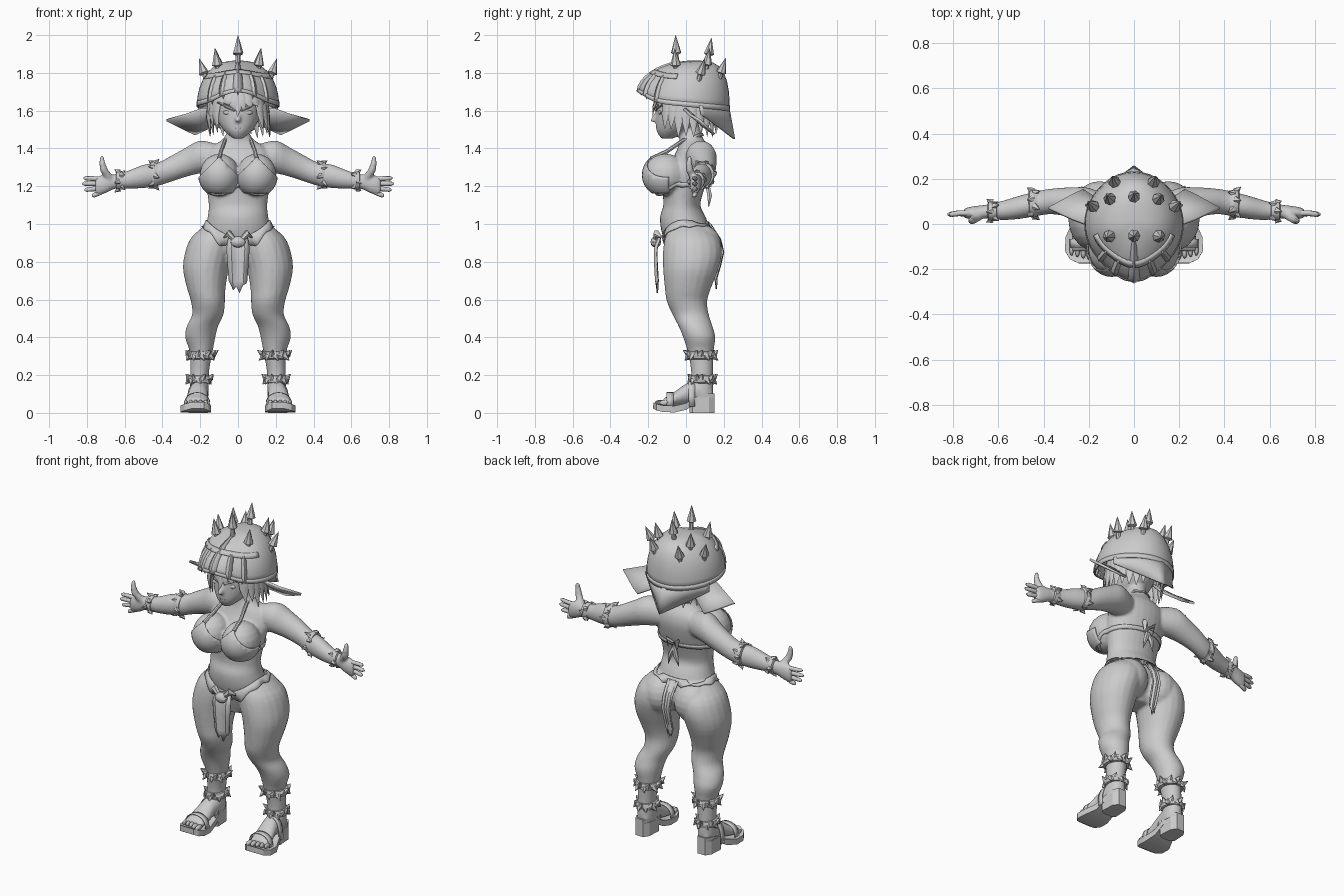
import bpy, bmesh, math, random
from mathutils import Vector, Matrix

if "Cube" in bpy.data.objects:
    bpy.data.objects.remove(bpy.data.objects["Cube"])

random.seed(4)
V, cos, sin, pi = Vector, math.cos, math.sin, math.pi
GREY = bpy.data.materials.new("plain grey")
GREY.diffuse_color = (0.6, 0.6, 0.6, 1)
GREY.use_nodes = True
GREY.node_tree.nodes["Principled BSDF"].inputs["Base Color"].default_value = GREY.diffuse_color


def finish(bm, name, angle=40, solid=0.0, wrap=None, voxel=0.0):
    """Turn a bmesh into a named object with its modifiers and shading."""
    bmesh.ops.recalc_face_normals(bm, faces=bm.faces)
    me = bpy.data.meshes.new(name)
    bm.to_mesh(me)
    bm.free()
    ob = bpy.data.objects.new(name, me)
    bpy.context.collection.objects.link(ob)
    me.materials.append(GREY)
    if voxel:
        m = ob.modifiers.new("merge", 'REMESH')
        m.mode, m.voxel_size, m.use_smooth_shade = 'VOXEL', voxel, True
        m = ob.modifiers.new("soften", 'SMOOTH')
        m.factor, m.iterations = 0.5, 4
    if wrap:
        m = ob.modifiers.new("fit", 'SHRINKWRAP')
        m.target, m.offset, m.wrap_mode = wrap, 0.005, 'OUTSIDE_SURFACE'
    if solid:
        m = ob.modifiers.new("thickness", 'SOLIDIFY')
        m.thickness, m.offset = solid, 0
    bpy.ops.object.select_all(action='DESELECT')
    ob.select_set(True)
    bpy.context.view_layer.objects.active = ob
    bpy.ops.object.shade_smooth_by_angle(angle=math.radians(angle))
    return ob


def skin(bm, loops, close=True, caps=True):
    """Bridge loops of points."""
    vs = [[bm.verts.new(p) for p in lp] for lp in loops]
    n = len(vs[0])
    for a, b in zip(vs, vs[1:]):
        for i in range(n if close else n - 1):
            j = (i + 1) % n
            bm.faces.new((a[i], a[j], b[j], b[i]))
    if caps:
        bm.faces.new(vs[0])
        bm.faces.new(vs[-1])
    return vs


def loft(bm, rings, axis='z', s=1, n=20, sub=3):
    """Smooth loft of ellipses (x, y, z, radius, radius) along one axis."""
    R, out = rings, []
    for k in range(len(R) - 1):
        p = (R[max(k - 1, 0)], R[k], R[k + 1], R[min(k + 2, len(R) - 1)])
        for t in [i / sub for i in range(sub)]:
            out.append([b + .5 * t * (c - a + t * (2*a - 5*b + 4*c - d + t * (3*(b - c) + d - a)))
                        for a, b, c, d in zip(*p)])
    out.append(list(R[-1]))
    loops = []
    for x, y, z, u, w in out:
        lp = []
        for i in range(n):
            c, q = u * cos(2*pi*i/n), w * sin(2*pi*i/n)
            o = {'z': (c, q, 0), 'x': (0, c, q), 'y': (c, 0, q)}[axis]
            lp.append((s * (x + o[0]), y + o[1], z + o[2]))
        loops.append(lp)
    skin(bm, loops)


def ball(bm, c, r, n=20):
    bmesh.ops.create_uvsphere(bm, u_segments=n, v_segments=n // 2, radius=1,
                              matrix=Matrix.Translation(c) @ Matrix.Diagonal((*r, 1)))


def rod(bm, pts, radii, n=8, flat=1.0):
    """Tapering tube through points; flat squashes it radially from the head."""
    pts, loops = [V(p) for p in pts], []
    d = (pts[-1] - pts[0]).normalized()
    u = d.cross(V((0, 0, 1)) if abs(d.z) < .8 else V((pts[0].x, pts[0].y, 0.0001))).normalized()
    w = d.cross(u)
    for p, r in zip(pts, radii):
        loops.append([p + r * (u * cos(2*pi*i/n) + w * flat * sin(2*pi*i/n)) for i in range(n)])
    skin(bm, loops)


# Body, merged into one smooth skin
bm = bmesh.new()
loft(bm, [(0, .0, .78, .07, .07), (0, .015, .88, .16, .12), (0, -.002, .97, .172, .13), (0, -.017, 1.04, .16, .12),
          (0, -.022, 1.10, .155, .098), (0, -.015, 1.18, .165, .11), (0, -.005, 1.26, .178, .125),
          (0, .03, 1.34, .18, .105), (0, .04, 1.40, .155, .085), (0, .03, 1.445, .085, .065),
          (0, .02, 1.50, .055, .055), (0, .01, 1.58, .05, .05)], n=28)
# Head with chin, brow and nose
loft(bm, [(0, -.10, 1.452, .025, .03), (0, -.075, 1.49, .07, .08), (0, -.035, 1.55, .11, .125),
          (0, -.01, 1.64, .13, .145), (0, .0, 1.74, .12, .13), (0, .0, 1.80, .06, .07)], n=28)
rod(bm, [(0, -.145, 1.60), (0, -.168, 1.56), (0, -.178, 1.545), (0, -.15, 1.535)], [.012, .015, .014, .008])
for s in (1, -1):
    loft(bm, [(.085, .01, 1.0, .08, .085), (.128, .03, .93, .118, .14), (.152, .034, .85, .128, .156),
              (.17, .025, .76, .121, .146), (.168, .01, .66, .102, .122), (.159, .005, .59, .09, .107),
              (.160, .025, .52, .083, .096), (.188, .05, .46, .083, .09), (.20, .07, .40, .080, .085),
              (.195, .078, .32, .06, .068),
              (.203, .085, .22, .05, .058), (.205, .085, .12, .05, .06), (.205, .08, .08, .05, .06)], s=s)
    ball(bm, (s * .105, .075, .88), (.11, .115, .12))
    ball(bm, (s * .098, -.108, 1.26), (.105, .118, .112))
    loft(bm, [(.10, .06, 1.35, .06, .07), (.2, .08, 1.355, .08, .087), (.28, .095, 1.325, .067, .077),
              (.36, .10, 1.29, .057, .068), (.42, .092, 1.265, .055, .062), (.5, .075, 1.252, .052, .062),
              (.58, .06, 1.235, .043, .048), (.65, .055, 1.225, .031, .039), (.70, .05, 1.213, .03, .05),
              (.74, .048, 1.203, .024, .05), (.755, .046, 1.2, .015, .04)], 'x', s)
    rod(bm, [(s * .675, .045, 1.235), (s * .71, .02, 1.285), (s * .72, .015, 1.325), (s * .722, .02, 1.36)],
        [.024, .021, .017, .011])
    # Feet
    loft(bm, [(.205, .14, .10, .03, .03), (.205, .09, .12, .05, .055), (.21, .01, .105, .05, .055),
              (.218, -.07, .07, .06, .035), (.222, -.12, .055, .06, .022)], 'y', s)
body = finish(bm, "body", 60, voxel=.008)

# Fingers and toes
bm = bmesh.new()
for s in (1, -1):
    for z0, x1, z1 in ((1.238, .817, 1.243), (1.214, .825, 1.213), (1.19, .812, 1.180), (1.168, .772, 1.148)):
        a, b = V((s * .725, .048, z0)), V((s * x1, .042, z1))
        rod(bm, [a, a.lerp(b, .5) + V((0, .003, 0)), a.lerp(b, .88), b], [.013, .0125, .011, .005])
    for i in range(5):
        ball(bm, (s * (.172 + .026 * i), -.135 + .006 * i, .054), (.0135 - .001 * i, .03, .015), 12)
finish(bm, "fingers_and_toes", 60)

# Eyes, brows and mouth
bm = bmesh.new()
for s in (1, -1):
    ball(bm, (s * .05, -.137, 1.59), (.028, .011, .013), 12)
    rod(bm, [(s * .015, -.158, 1.600), (s * .05, -.150, 1.617), (s * .09, -.125, 1.632)], [.006, .009, .003])
ball(bm, (0, -.153, 1.505), (.025, .005, .004), 10)
finish(bm, "face_details")

# Ears: dished pointed leaves
bm = bmesh.new()
for s in (1, -1):
    rim_pts = [(.13, .0, 1.61), (.19, -.01, 1.61), (.27, .02, 1.58), (.378, .07, 1.55),
               (.27, .13, 1.495), (.225, .15, 1.475), (.13, .09, 1.52)]
    v = [bm.verts.new((s * x, y, z)) for x, y, z in rim_pts]
    c = bm.verts.new((s * .2, .075, 1.535))
    for a, b in zip(v, v[1:] + v[:1]):
        bm.faces.new((a, b, c))
finish(bm, "ears", 30, solid=.014)

# Hair: bob of pointed locks, parted over the face
bm = bmesh.new()
for i in range(26):
    a = 2 * pi * i / 26
    front = -sin(a) > .75
    end = random.uniform(1.59, 1.635) if front else random.uniform(1.455, 1.51)
    c, q = cos(a), sin(a)
    rod(bm, [(.12*c, .13*q, 1.75), (.148*c, .153*q, 1.66), (.160*c, .165*q, (1.66 + end) / 2),
             (.16*c + .012, .170*q, end)], [.03, .034, .027, .002], 6, .4)
rod(bm, [(.01, -.155, 1.66), (.005, -.172, 1.62), (-.005, -.176, 1.57)], [.02, .016, .002], 6, .4)
finish(bm, "hair", 50)


# Helmet shell: pointed visor in front, sloping sides, steep back
def rim(a):
    q = max(0, -sin(a))
    r = .213 + .012 * abs(sin(a)) ** 4 + .025 * q ** 12
    return r * cos(a), r * sin(a), 1.625 - .1 * r * sin(a) + .05 * q ** 6


def dome(a, t, grow=0.0):
    x, y, z = rim(a)
    k = cos(t * pi / 2) ** (.75 - .3 * max(0, sin(a)) ** 2 + .45 * max(0, -sin(a)) ** 3) + grow
    return x * k, .02 * t + y * k, z + (1.86 + grow * .2 - z) * sin(t * pi / 2)


N = 40
ang = [2 * pi * i / N for i in range(N)]
bm = bmesh.new()
top = skin(bm, [[dome(a, t) for a in ang] for t in (0, .12, .25, .4, .55, .7, .83, .93, .98, .997)], caps=False)[-1]
bm.faces.new(top)
finish(bm, "helmet_shell", 35, solid=.01)

# Helmet bands: rolled rim, brow band, crest and visor bars
bm = bmesh.new()
skin(bm, [[dome(a, t, .015) for a in ang] for t in (-.01, .06)], True, False)
brow = [pi * (1.1 + .8 * i / 20) for i in range(21)]
skin(bm, [[dome(a, t, .025) for a in brow] for t in (.40, .49)], False, False)
for k in (-2, -1, 0, 1, 2):
    a, high = 1.5 * pi + .38 * k, .85 if k == 0 else .44
    w = .10 if k == 0 else .07
    ts = [high * i / 8 for i in range(9)]
    skin(bm, [[dome(a + o, t, g) for t in ts] for o, g in ((-w, .0), (0, .035), (w, .0))], False, False)
finish(bm, "helmet_bands", 30, solid=.008)
bm = bmesh.new()
for k in range(-2, 3):
    x, y, z = rim(1.5 * pi + .36 * k)
    rod(bm, [(x * .96, y * .96, z + .02), (x * .95, y * .95, z - .02)], [.016, .001], 5)
finish(bm, "visor_teeth", 20)

# Neck guard flaring to a point behind
bm = bmesh.new()
loops = [[], [], []]
for i in range(25):
    u = i / 12 - 1
    x, y, z = rim(pi / 2 - u * 1.25)
    lo = V((.215 * u, .255 - .175 * abs(u), 1.45 + .13 * abs(u)))
    for t, lp in zip((0, .5, 1), loops):
        lp.append(V((x, y, z + .015)).lerp(lo, t))
skin(bm, loops, False, False)
finish(bm, "neck_guard", 25, solid=.01)

# Spikes with thin stems: base x, y, z then tip
bm = bmesh.new()
spikes = [((0, -.05, 1.83), (0, -.055, 2.0)), ((0, .11, 1.83), (0, .135, 1.985))]
for s in (1, -1):
    spikes += [((s*.10, -.05, 1.77), (s*.122, -.06, 1.93)), ((s*.098, .10, 1.78), (s*.12, .125, 1.93)),
               ((s*.160, .06, 1.735), (s*.205, .10, 1.875)), ((s*.08, .165, 1.74), (s*.095, .212, 1.88))]
for b, e in spikes:
    b, e = V(b), V(e)
    rod(bm, [b, b.lerp(e, .15), b.lerp(e, .4), b.lerp(e, .45), e], [.02, .014, .013, .028, .001], 7)
finish(bm, "helmet_spikes", 25)

# Fur cuffs on forearms, wrists and ankles
bm = bmesh.new()
for s in (1, -1):
    for c, ax, ru, rw, n in (((.445, .09, 1.262), 'x', .058, .065, 10), ((.625, .057, 1.23), 'x', .04, .046, 8),
                             ((.197, .08, .305), 'z', .07, .073, 17), ((.204, .085, .178), 'z', .06, .063, 15)):
        c = V((s * c[0], c[1], c[2]))
        along = V((s, 0, .0)) if ax == 'x' else V((0, 0, 1))
        u, w = (V((0, 1, 0)), V((0, 0, 1))) if ax == 'x' else (V((1, 0, 0)), V((0, 1, 0)))
        ringp = lambda a, k, h: c + (u * ru * cos(a) + w * rw * sin(a)) * k + along * h
        A = [2 * pi * i / 18 for i in range(18)]
        skin(bm, [[ringp(a, k, h) for a in A] for k, h in
                  ((.8, -.022), (1.0, -.018), (1.08, 0), (1.0, .018), (.8, .022))])
        for i in range(n):
            a = 2 * pi * (i + random.uniform(-.2, .2)) / n
            h = .028 * (-1) ** i
            rod(bm, [ringp(a, .95, h * .2), ringp(a + .12, 1.15 + random.random() * .22, h)], [.018, .001], 5)
finish(bm, "fur_cuffs", 25)

# Sandals: sole rising to the heel, heel block and straps
for s in (1, -1):
    bm = bmesh.new()
    loops = []
    for y, x0, x1, z in ((-.172, .18, .245, .024), (-.155, .158, .282, .014), (-.12, .145, .303, .006),
                         (-.06, .145, .302, .004), (0, .155, .275, .018), (.06, .16, .258, .055),
                         (.12, .168, .252, .068), (.15, .185, .235, .07)):
        loops.append([(s * x, y, h) for x, h in ((x0, z), (x1, z), (x1, z + .032), (x0, z + .032))])
    skin(bm, loops)
    heel = [(.160, .035), (.18, .02), (.24, .02), (.260, .035), (.255, .12), (.235, .15), (.185, .15), (.165, .12)]
    skin(bm, [[(s * x, y, z) for x, y in heel] for z in (0, .08)])
    for y, high, wide in ((-.085, .108, .068), (.03, .165, .054)):
        pts = [pi * i / 10 for i in range(11)]
        skin(bm, [[(s * (.216 + wide * cos(p)), y + d, .035 + (high - .035) * sin(p) ** .7) for p in pts]
                  for d in (-.018, .018)], False, False)
    finish(bm, "sandal_" + ("left" if s > 0 else "right"), 30, solid=.004)

# Top: cups cut from shells, halter straps and knot behind
for s in (1, -1):
    bm = bmesh.new()
    ball(bm, (s * .098, -.108, 1.26), (.110, .123, .117), 28)
    for co, no in (((0, -.09, 0), (0, 1, 0)), ((0, 0, 1.165), (0, 0, -1)),
                   ((s * .10, 0, 1.355), (.8, 0, .8)), ((s * .10, 0, 1.355), (-.8, 0, .8))):
        bmesh.ops.bisect_plane(bm, geom=bm.verts[:] + bm.edges[:] + bm.faces[:], plane_co=co,
                               plane_no=no, clear_outer=True)
    finish(bm, "top_cup_" + ("left" if s > 0 else "right"), 40, solid=.006)
bm = bmesh.new()
for s in (1, -1):
    rod(bm, [(s*.10, -.185, 1.345), (s*.09, -.10, 1.385), (s*.07, -.02, 1.44), (s*.05, .07, 1.47), (0, .09, 1.475)],
        [.012, .011, .01, .01, .008])
    rod(bm, [(s*.0, .115, 1.20), (s*.02, .125, 1.15), (s*.035, .12, 1.09)], [.012, .014, .002], 6)
    rod(bm, [(0, .11, 1.22), (s*.035, .135, 1.25), (s*.03, .13, 1.20)], [.012, .014, .006], 6)
finish(bm, "top_straps_and_knot", 40)


def band(name, zt, zb, rx, ry):
    b = bmesh.new()
    A = [2 * pi * i / 64 for i in range(64)]
    skin(b, [[(rx * cos(a), ry * sin(a), zt(a) * (1 - t) + zb(a) * t) for a in A] for t in (0, .5, 1)], True, False)
    finish(b, name, 40, solid=.006, wrap=body)


band("chest_band", lambda a: 1.215, lambda a: 1.19, .2, .15)
# Hide waist wrap, dipping to a V at the front with a ragged hem
dip = lambda a: max(0, -sin(a)) ** 2.5
band("waist_wrap", lambda a: 1.025 - .10 * dip(a),
     lambda a: .995 - .13 * dip(a) - .008 * (1 + sin(11 * a)), .19, .15)

# Hanging loincloth strips, front and back, and the front knot
for name, rows in (("front_cloth", [(.93, -.138, .05), (.87, -.158, .06), (.80, -.158, .055), (.70, -.152, .048)]),
                   ("back_cloth", [(1.0, .125, .035), (.92, .178, .03), (.85, .195, .028), (.77, .175, .026),
                                   (.72, .16, .024)])):
    bm = bmesh.new()
    K = [-1, -.6, -.2, .2, .6, 1]
    loops = [[(k * w, y + .008 * cos(5 * k), z) for k in K] for z, y, w in rows]
    z, y, w = rows[-1]
    loops.append([(k * w * .9, y, z - d) for k, d in zip(K, (.01, .05, .03, .065, .025, .015))])
    skin(bm, loops, False, False)
    finish(bm, name, 30, solid=.008)
bm = bmesh.new()
ball(bm, (0, -.16, .905), (.04, .028, .03), 12)
for s in (1, -1):
    rod(bm, [(s*.01, -.16, .91), (s*.05, -.155, .95), (s*.075, -.13, .93)], [.012, .02, .006], 6)
finish(bm, "front_knot", 30)
